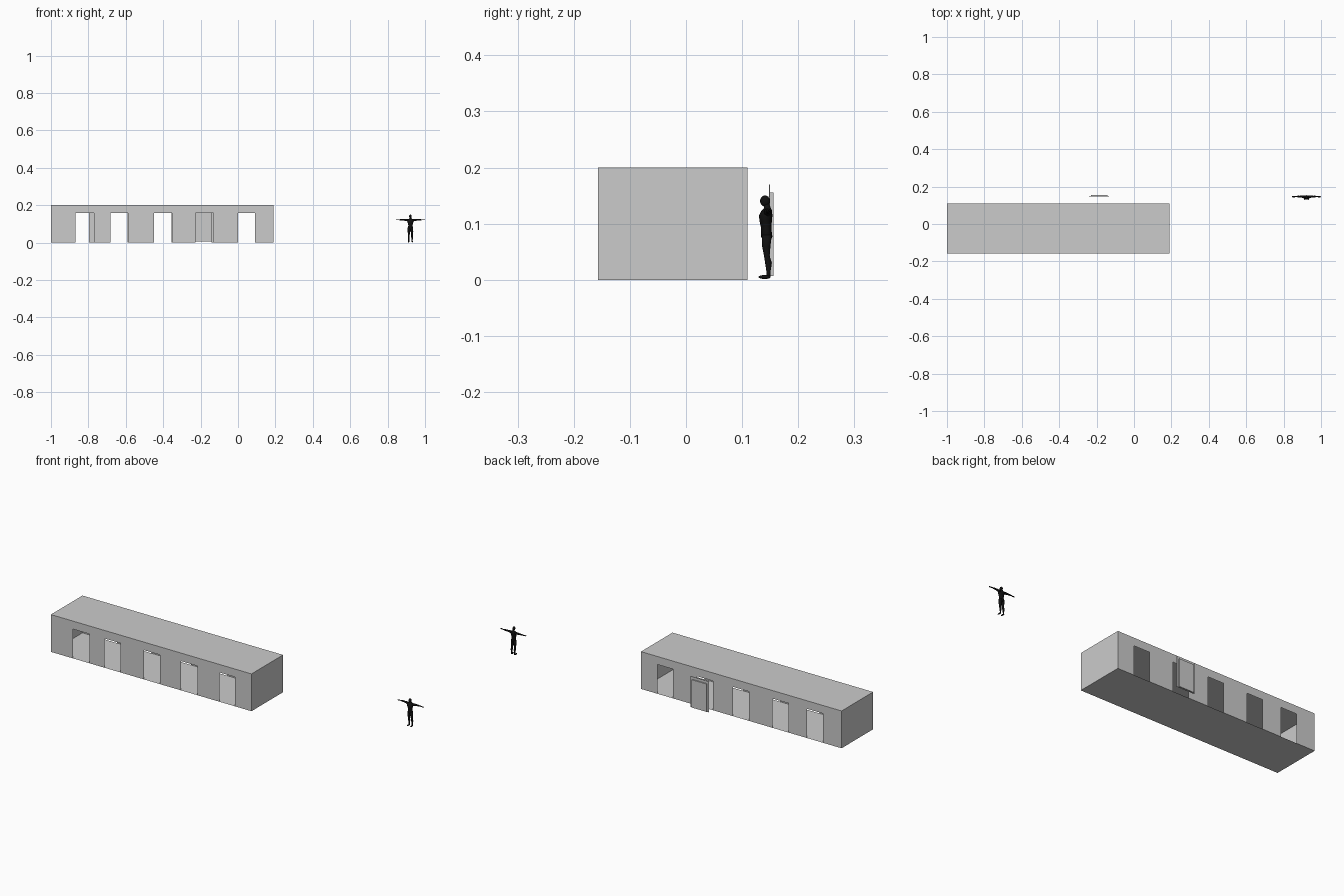
import bpy, bmesh, math
from mathutils import Vector

if "Cube" in bpy.data.objects:
    bpy.data.objects.remove(bpy.data.objects["Cube"])

X0, X1, Y0, Y1, H = -1.0, 0.19, -0.157, 0.11, 0.2
DOOR_TOP = 0.157

black = bpy.data.materials.new("black")
black.diffuse_color = (0.005, 0.005, 0.005, 1)
black.use_nodes = True
black.node_tree.nodes["Principled BSDF"].inputs["Base Color"].default_value = black.diffuse_color


def finish(name, bm, mat=None, smooth=False):
    me = bpy.data.meshes.new(name)
    bm.to_mesh(me)
    bm.free()
    ob = bpy.data.objects.new(name, me)
    bpy.context.collection.objects.link(ob)
    if mat:
        me.materials.append(mat)
    if smooth:
        for p in me.polygons:
            p.use_smooth = True
    return ob


def sheet(name, pts):
    bm = bmesh.new()
    bm.faces.new([bm.verts.new(p) for p in pts])
    return finish(name, bm)


def box(name, lo, hi):
    bm = bmesh.new()
    bmesh.ops.create_cube(bm, size=1)
    for v in bm.verts:
        v.co = Vector([(a + b) / 2 + c * (b - a) for a, b, c in zip(lo, hi, v.co)])
    return finish(name, bm)


# long walls: one outline each, notched by the doorways
def notched_wall(name, y, openings):
    prof = [(X0, 0)]
    for a, b in openings:
        prof += [(a, 0), (a, DOOR_TOP), (b, DOOR_TOP), (b, 0)]
    prof += [(X1, 0), (X1, H), (X0, H)]
    if y > 0:
        prof.reverse()
    return sheet(name, [(x, y, z) for x, z in prof])


notched_wall("front_wall", Y0, [(-0.87, -0.77), (-0.683, -0.587), (-0.448, -0.353),
                                (-0.228, -0.13), (0.0, 0.092)])
notched_wall("back_wall", Y1, [(-0.89, -0.796), (-0.686, -0.59), (-0.45, -0.356),
                               (-0.238, -0.143), (0.0, 0.092)])

# floor, roof and end walls
sheet("floor", [(X0, Y1, 0), (X1, Y1, 0), (X1, Y0, 0), (X0, Y0, 0)])
sheet("roof", [(X0, Y0, H), (X1, Y0, H), (X1, Y1, H), (X0, Y1, H)])
sheet("left_end", [(X0, Y1, 0), (X0, Y0, 0), (X0, Y0, H), (X0, Y1, H)])
sheet("right_end", [(X1, Y0, 0), (X1, Y1, 0), (X1, Y1, H), (X1, Y0, H)])

# loose door standing behind the back wall
box("door_backing", (-0.241, 0.148, 0.005), (-0.133, 0.150, 0.170))
box("door_panel", (-0.231, 0.150, 0.007), (-0.143, 0.156, 0.156))

# scale figure
CX = 0.922


def loft(name, rings, axis="z", sides=12):
    """rings: (centre x, y, z, radius a, radius b)"""
    bm = bmesh.new()
    loops = []
    for x, y, z, a, b in rings:
        loop = []
        for i in range(sides):
            t = 2 * math.pi * i / sides
            c, s = a * math.cos(t), b * math.sin(t)
            off = (c, s, 0) if axis == "z" else (0, c, s)
            loop.append(bm.verts.new((CX + x + off[0], y + off[1], z + off[2])))
        loops.append(loop)
    for p, q in zip(loops, loops[1:]):
        for i in range(sides):
            j = (i + 1) % sides
            bm.faces.new((p[i], p[j], q[j], q[i]))
    bm.faces.new(loops[0])
    bm.faces.new(loops[-1])
    bmesh.ops.recalc_face_normals(bm, faces=bm.faces)
    return finish(name, bm, black, True)


def blob(name, centre, radii):
    bm = bmesh.new()
    bmesh.ops.create_uvsphere(bm, u_segments=16, v_segments=10, radius=1)
    for v in bm.verts:
        v.co = Vector([c + r * k for c, r, k in zip(centre, radii, v.co)])
        v.co.x += CX
    return finish(name, bm, black, True)


loft("torso", [(0, 0.144, 0.068, 0.006, 0.006), (0, 0.144, 0.077, 0.014, 0.010),
               (0, 0.143, 0.091, 0.011, 0.009), (0, 0.142, 0.105, 0.014, 0.011),
               (0, 0.142, 0.115, 0.018, 0.012), (0, 0.144, 0.124, 0.016, 0.009),
               (0, 0.145, 0.128, 0.006, 0.006), (0, 0.143, 0.136, 0.0045, 0.005)])
blob("head", (0, 0.141, 0.1405), (0.0068, 0.009, 0.0098))

for side, s in (("left", -1), ("right", 1)):
    loft(side + "_leg", [(s * 0.009, 0.147, 0.004, 0.003, 0.0035),
                         (s * 0.009, 0.147, 0.014, 0.003, 0.0035),
                         (s * 0.009, 0.147, 0.030, 0.005, 0.006),
                         (s * 0.0085, 0.144, 0.043, 0.0045, 0.005),
                         (s * 0.008, 0.143, 0.060, 0.007, 0.0075),
                         (s * 0.007, 0.144, 0.080, 0.0075, 0.009)])
    blob(side + "_foot", (s * 0.010, 0.140, 0.005), (0.004, 0.011, 0.0035))
    loft(side + "_arm", [(s * 0.012, 0.145, 0.120, 0.007, 0.007),
                         (s * 0.022, 0.146, 0.121, 0.006, 0.006),
                         (s * 0.038, 0.147, 0.122, 0.004, 0.004),
                         (s * 0.046, 0.147, 0.122, 0.0042, 0.004),
                         (s * 0.061, 0.147, 0.122, 0.0025, 0.0022)], "x")
    blob(side + "_hand", (s * 0.0685, 0.146, 0.122), (0.0095, 0.004, 0.002))
